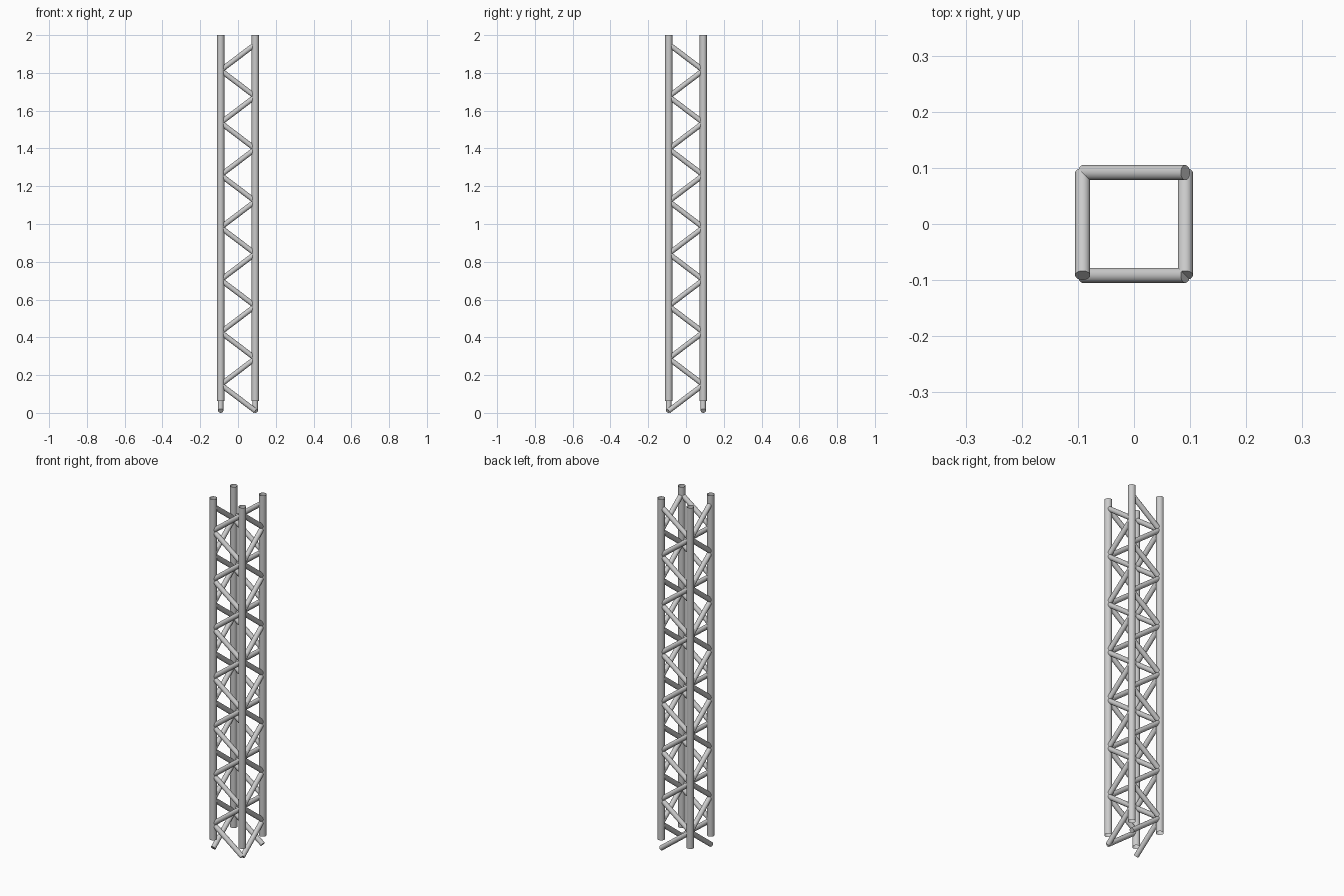
import bpy, bmesh
from mathutils import Vector

if "Cube" in bpy.data.objects:
    bpy.data.objects.remove(bpy.data.objects["Cube"])

H = 0.0915          # half spacing of the tube axes
CHORD_R, BRACE_R = 0.0195, 0.0135
CHORD_BOTTOM, TOP = 0.063, 2.0
Z0, Z1, BAYS = 0.011, 1.952, 14


def add_tube(bm, a, b, r, sides, capped):
    """Straight tube between two points."""
    a, b = Vector(a), Vector(b)
    d = b - a
    mat = d.to_track_quat('Z', 'Y').to_matrix().to_4x4()
    mat.translation = (a + b) / 2
    bmesh.ops.create_cone(bm, cap_ends=capped, segments=sides, radius1=r,
                          radius2=r, depth=d.length, matrix=mat)


def finish(bm, name):
    mesh = bpy.data.meshes.new(name)
    bm.to_mesh(mesh)
    bm.free()
    ob = bpy.data.objects.new(name, mesh)
    bpy.context.collection.objects.link(ob)
    bpy.ops.object.select_all(action='DESELECT')
    ob.select_set(True)
    bpy.context.view_layer.objects.active = ob
    bpy.ops.object.shade_smooth_by_angle()


# four open-ended main tubes
for yname, y in (("front", -H), ("back", H)):
    for xname, x in (("left", -H), ("right", H)):
        bm = bmesh.new()
        add_tube(bm, (x, y, CHORD_BOTTOM), (x, y, TOP), CHORD_R, 32, False)
        finish(bm, f"main_tube_{yname}_{xname}")


# zigzag bracing, one object per side
def bracing(name, place):
    bm = bmesh.new()
    step = (Z1 - Z0) / BAYS
    for i in range(BAYS):
        u = H if i % 2 == 0 else -H
        add_tube(bm, place(u, Z0 + i * step), place(-u, Z0 + (i + 1) * step),
                 BRACE_R, 24, True)
    finish(bm, name)


bracing("bracing_front", lambda u, z: (u, -H, z))
bracing("bracing_back", lambda u, z: (u, H, z))
bracing("bracing_left", lambda u, z: (-H, -u, z))
bracing("bracing_right", lambda u, z: (H, -u, z))
